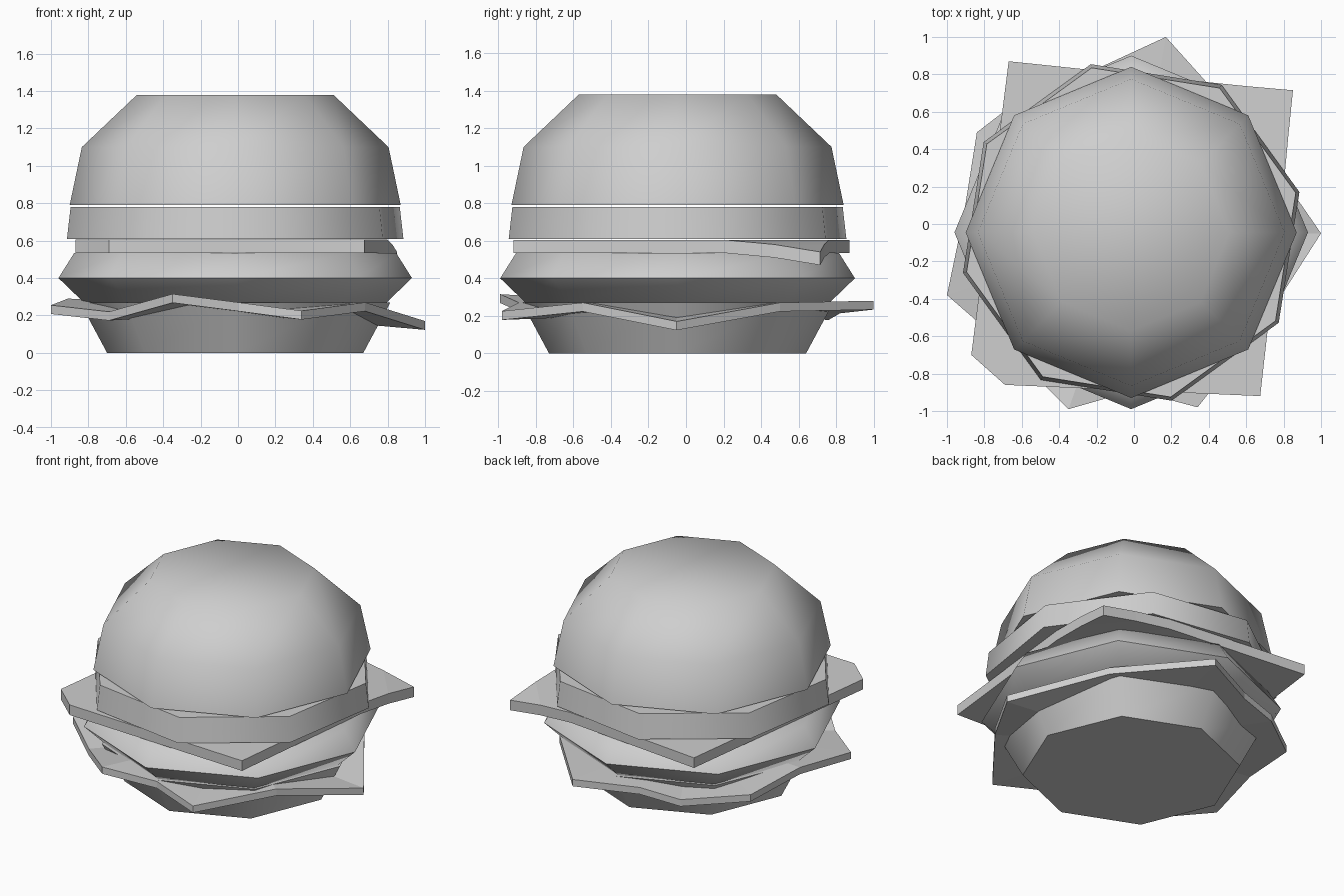
import bpy, bmesh, math

CX, CY = -0.015, -0.045   # axis shared by the round layers

cube = bpy.data.objects.get("Cube")
if cube:
    bpy.data.objects.remove(cube, do_unlink=True)

grey = bpy.data.materials.new("plain_grey")
grey.use_nodes = True
GREY = (0.62, 0.62, 0.62, 1)
grey.diffuse_color = GREY
grey.node_tree.nodes["Principled BSDF"].inputs["Base Color"].default_value = GREY


def finish(name, bm, smooth=None):
    bmesh.ops.recalc_face_normals(bm, faces=bm.faces)
    mesh = bpy.data.meshes.new(name)
    bm.to_mesh(mesh)
    bm.free()
    mesh.materials.append(grey)
    obj = bpy.data.objects.new(name, mesh)
    bpy.context.collection.objects.link(obj)
    if smooth:
        bpy.ops.object.select_all(action='DESELECT')
        obj.select_set(True)
        bpy.context.view_layer.objects.active = obj
        bpy.ops.object.shade_smooth_by_angle(angle=math.radians(smooth))
    return obj


def octagon_layer(name, profile, turn=0, smooth=50):
    """Eight-sided closed solid through (radius, height) points."""
    bm = bmesh.new()
    rings = []
    for r, z in profile:
        angles = [math.radians(turn + 45 * i) for i in range(8)]
        rings.append([bm.verts.new((CX + r * math.cos(a), CY + r * math.sin(a), z))
                      for a in angles])
    for low, high in zip(rings, rings[1:]):
        for i in range(8):
            j = (i + 1) % 8
            bm.faces.new((low[i], low[j], high[j], high[i]))
    bm.faces.new(rings[0][::-1])
    bm.faces.new(rings[-1])
    return finish(name, bm, smooth)


def slab(name, points, faces, thickness):
    """Sheet given by its upper surface, thickened straight down."""
    bm = bmesh.new()
    verts = [bm.verts.new(p) for p in points]
    top = [bm.faces.new([verts[i] for i in f]) for f in faces]
    bmesh.ops.recalc_face_normals(bm, faces=top)
    extruded = bmesh.ops.extrude_face_region(bm, geom=top, use_keep_orig=True)
    lower = [g for g in extruded["geom"] if isinstance(g, bmesh.types.BMVert)]
    bmesh.ops.translate(bm, verts=lower, vec=(0, 0, -thickness))
    return finish(name, bm)


# Round layers, from the base up
octagon_layer("bottom_bun", [(0.685, 0), (0.83, 0.27)])
octagon_layer("patty", [(0.81, 0.27), (0.945, 0.40), (0.86, 0.535)], smooth=70)
octagon_layer("tomato_slice", [(0.925, 0.61), (0.905, 0.78)], turn=13.5)
octagon_layer("top_bun", [(0.885, 0.79), (0.82, 1.10), (0.525, 1.38)], smooth=60)

# Wavy lettuce leaf, a fan around its middle
leaf = [(1.0, -0.05, 0.17), (0.62, 0.50, 0.27), (0.17, 1.0, 0.28),
        (-0.22, 0.82, 0.26), (-0.49, 0.76, 0.225), (-0.84, 0.49, 0.25),
        (-0.91, 0.05, 0.29), (-1.0, -0.38, 0.255), (-0.69, -0.65, 0.22),
        (-0.35, -0.99, 0.315), (0.0, -0.89, 0.27), (0.34, -0.98, 0.225),
        (0.68, -0.55, 0.27)]
n = len(leaf)
slab("lettuce", leaf + [(CX, CY, 0.26)],
     [(i, (i + 1) % n, n) for i in range(n)], 0.047)

# Cheese with one clipped corner and one drooping corner
cheese = [(0.35, 0.763, 0.605), (-0.67, 0.87, 0.605), (-0.87, -0.70, 0.605),
          (-0.69, -0.86, 0.605), (0.675, -0.92, 0.605), (0.80, 0.20, 0.605),
          (0.825, 0.47, 0.58), (0.60, 0.737, 0.58), (0.85, 0.715, 0.54)]
slab("cheese", cheese, [(0, 1, 2, 3, 4, 5), (0, 5, 6, 7), (7, 6, 8)], 0.07)
